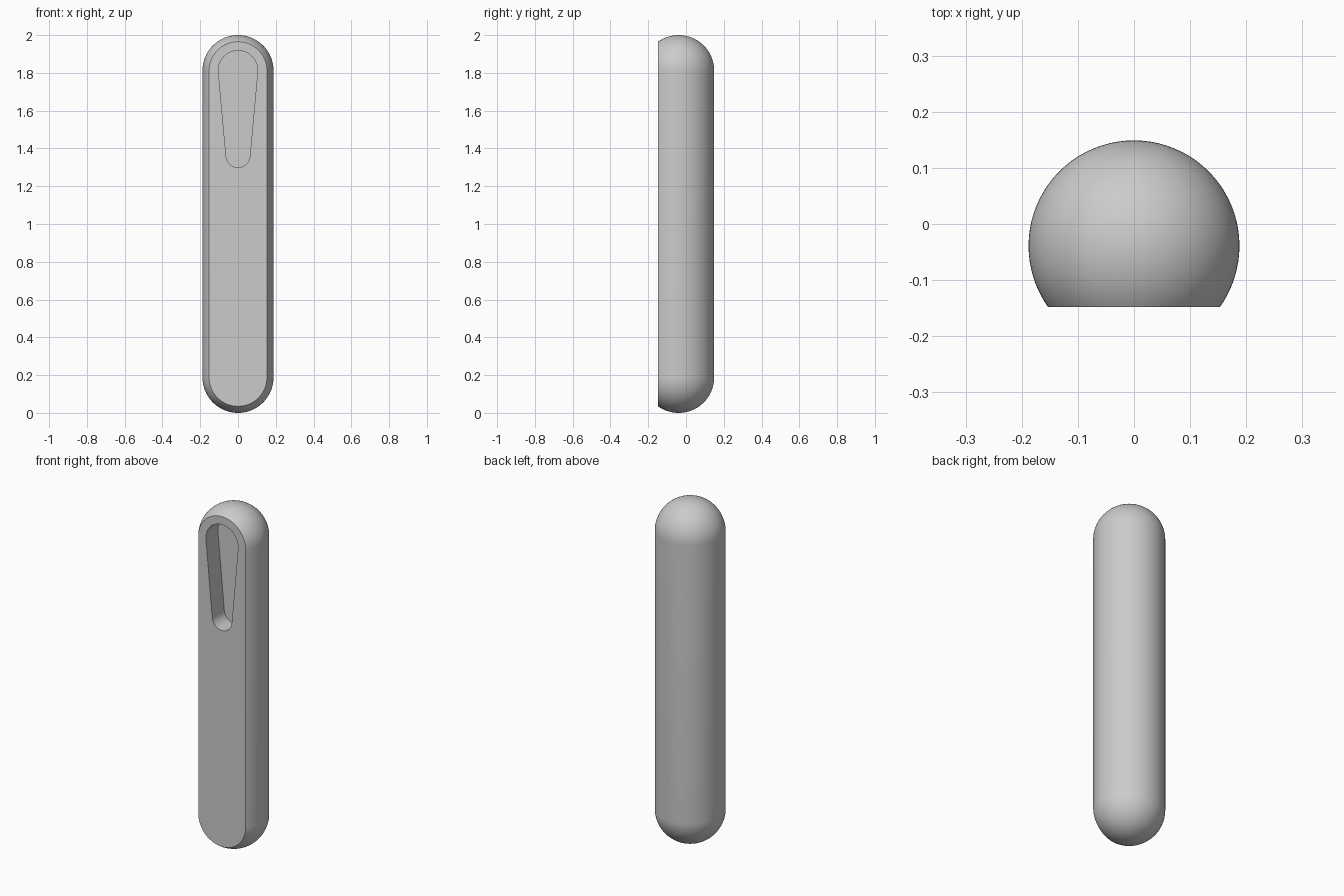
import bpy, bmesh
from math import pi, sin, cos, asin
from mathutils import Matrix

if "Cube" in bpy.data.objects:
    bpy.data.objects.remove(bpy.data.objects["Cube"])

RADIUS, HEIGHT = 0.188, 2.0
AXIS_Y, FLAT_Y = -0.039, -0.148
SLOT_DEPTH = 0.111

grey = bpy.data.materials.new("plain grey")
grey.use_nodes = True
colour = (0.6, 0.6, 0.6, 1)
grey.diffuse_color = colour
grey.node_tree.nodes["Principled BSDF"].inputs["Base Color"].default_value = colour


def arc(cz, r, start, end, steps):
    """Points (x, z) along an arc centred on x = 0."""
    angles = [start + (end - start) * i / steps for i in range(steps + 1)]
    return [(r * cos(a), cz + r * sin(a)) for a in angles]


def make_object(name, bm):
    bmesh.ops.recalc_face_normals(bm, faces=bm.faces)
    mesh = bpy.data.meshes.new(name)
    bm.to_mesh(mesh)
    bm.free()
    mesh.materials.append(grey)
    obj = bpy.data.objects.new(name, mesh)
    bpy.context.collection.objects.link(obj)
    return obj


# Capsule body: spun profile, sliced flat at the front
bm = bmesh.new()
profile = (arc(RADIUS, RADIUS, -pi / 2, 0, 20)
           + arc(HEIGHT - RADIUS, RADIUS, 0, pi / 2, 20))
verts = [bm.verts.new((x, 0, z)) for x, z in profile]
edges = [bm.edges.new(pair) for pair in zip(verts, verts[1:])]
bmesh.ops.spin(bm, geom=verts + edges, cent=(0, 0, 0), axis=(0, 0, 1),
               angle=2 * pi, steps=80)
bmesh.ops.remove_doubles(bm, verts=bm.verts, dist=0.0001)
bmesh.ops.transform(bm, matrix=Matrix.Translation((0, AXIS_Y, 0)), verts=bm.verts)
cut = bmesh.ops.bisect_plane(bm, geom=bm.verts[:] + bm.edges[:] + bm.faces[:],
                             plane_co=(0, FLAT_Y, 0), plane_no=(0, -1, 0),
                             clear_outer=True)
rim = [e for e in cut["geom_cut"] if isinstance(e, bmesh.types.BMEdge)]
bmesh.ops.contextual_create(bm, geom=rim)
body = make_object("capsule_body", bm)

# Tapered slot cutter: two arcs joined by their tangents
top_z, top_r, low_z, low_r = 1.814, 0.104, 1.362, 0.063
tilt = asin((top_r - low_r) / (top_z - low_z))
outline = (arc(top_z, top_r, -tilt, pi + tilt, 32)
           + arc(low_z, low_r, pi + tilt, 2 * pi - tilt, 32))
bm = bmesh.new()
face = bm.faces.new([bm.verts.new((x, FLAT_Y - 0.1, z)) for x, z in outline])
extruded = bmesh.ops.extrude_face_region(bm, geom=[face])["geom"]
bmesh.ops.translate(bm, vec=(0, 0.1 + SLOT_DEPTH, 0),
                    verts=[v for v in extruded if isinstance(v, bmesh.types.BMVert)])
cutter = make_object("slot_cutter", bm)
cutter.hide_render = True

# Cut the slot into the flat face, then smooth the rounded surfaces
bpy.ops.object.select_all(action="DESELECT")
body.select_set(True)
bpy.context.view_layer.objects.active = body
slot = body.modifiers.new("slot", "BOOLEAN")
slot.operation, slot.solver, slot.object = "DIFFERENCE", "EXACT", cutter
bpy.ops.object.modifier_apply(modifier=slot.name)
bpy.data.objects.remove(cutter)
bpy.ops.object.shade_smooth_by_angle(angle=pi / 6)
